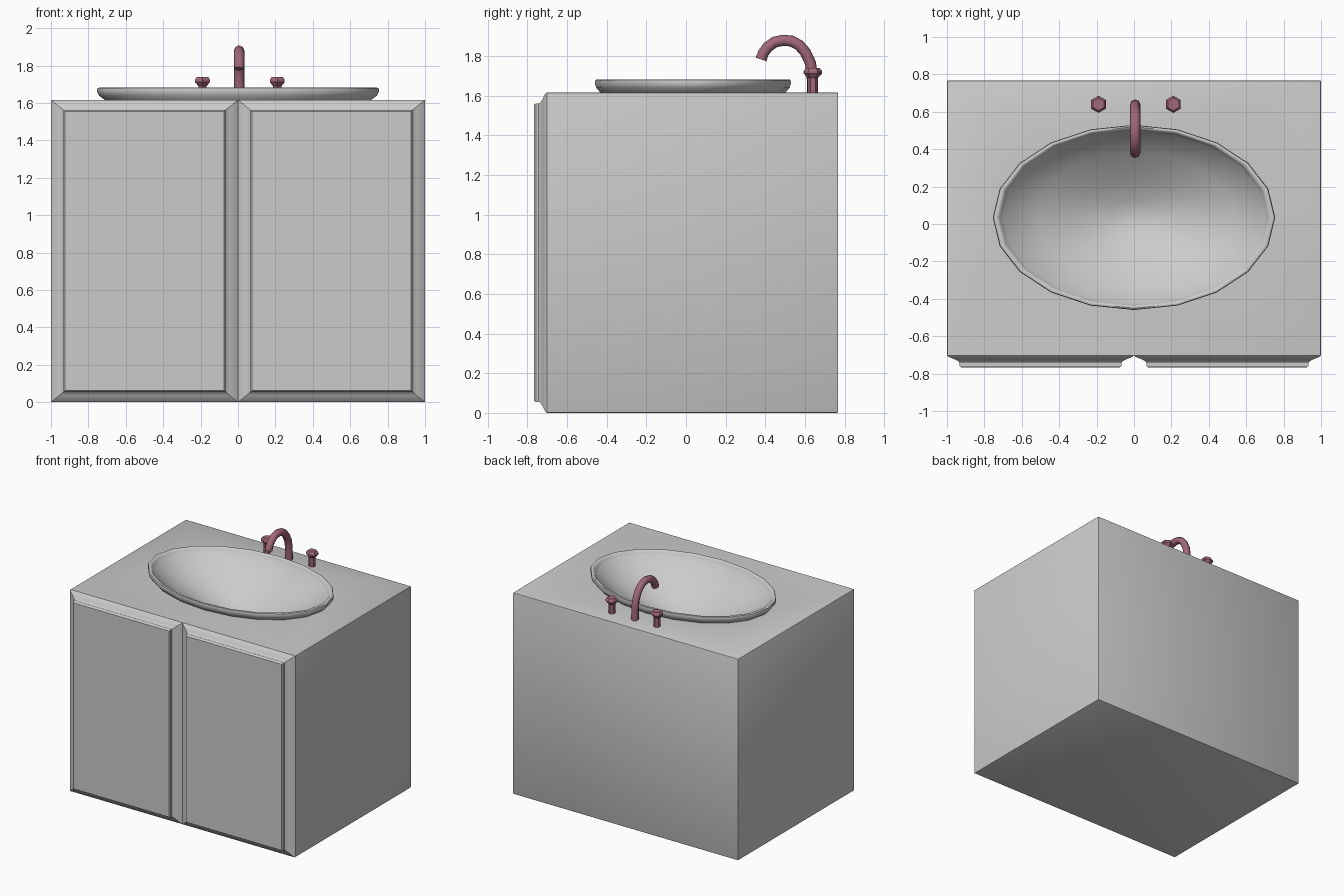
import bpy, bmesh
from math import sin, cos, tau

if "Cube" in bpy.data.objects:
    bpy.data.objects.remove(bpy.data.objects["Cube"])

metal = bpy.data.materials.new("tap_metal")
metal.diffuse_color = (0.36, 0.14, 0.19, 1)
metal.use_nodes = True
metal.node_tree.nodes["Principled BSDF"].inputs["Base Color"].default_value = metal.diffuse_color


def finish(name, bm, mat=None, angle=None):
    bmesh.ops.recalc_face_normals(bm, faces=bm.faces)
    me = bpy.data.meshes.new(name)
    bm.to_mesh(me)
    bm.free()
    ob = bpy.data.objects.new(name, me)
    bpy.context.collection.objects.link(ob)
    if mat:
        me.materials.append(mat)
    if angle:
        bpy.ops.object.select_all(action='DESELECT')
        ob.select_set(True)
        bpy.context.view_layer.objects.active = ob
        bpy.ops.object.shade_smooth_by_angle(angle=angle)
    return ob


def loft(bm, rings, cap_end=True):
    loops = [[bm.verts.new(p) for p in r] for r in rings]
    for a, b in zip(loops, loops[1:]):
        for i in range(len(a)):
            j = (i + 1) % len(a)
            bm.faces.new((a[i], a[j], b[j], b[i]))
    if cap_end:
        bm.faces.new(loops[-1])


def ellipse(cx, cy, rx, ry, z, n, phase=0.0):
    return [(cx + rx * cos(tau * i / n + phase), cy + ry * sin(tau * i / n + phase), z)
            for i in range(n)]


H = 1.617                     # countertop height
SY, RX, RY = 0.035, 0.755, 0.495   # basin centre and radii

# Cabinet body: bevelled box, open where the doors sit, oval hole for the basin
bm = bmesh.new()
bmesh.ops.create_cube(bm, size=1)
for v in bm.verts:
    v.co = (v.co.x * 2, v.co.y * 1.47 + 0.033, (v.co.z + 0.5) * H)
edges = [e for e in bm.edges if any(v.co.y > 0 for v in e.verts)]
bmesh.ops.bevel(bm, geom=edges, offset=0.008, segments=2, profile=0.5, affect='EDGES')
bm.normal_update()
front = [f for f in bm.faces if f.normal.y < -0.99]
bmesh.ops.delete(bm, geom=front, context='FACES_ONLY')
top = max(bm.faces, key=lambda f: f.normal.z * f.calc_area())
rim_edges = list(top.edges)
bmesh.ops.delete(bm, geom=[top], context='FACES_ONLY')
hole = [bm.verts.new(p) for p in ellipse(0, SY, RX * 0.945, RY * 0.945, H, 20)]
rim_edges += [bm.edges.new((hole[i], hole[i - 1])) for i in range(20)]
bmesh.ops.triangle_fill(bm, edges=rim_edges, use_beauty=True, normal=(0, 0, 1))
finish("cabinet_body", bm, angle=0.6)

# Doors: stepped raised panels, one per half
STEPS = [(0.0, -0.702), (0.012, -0.712), (0.045, -0.725), (0.062, -0.735),
         (0.068, -0.743), (0.068, -0.758), (0.076, -0.768)]
for name, side in (("left_door", -1), ("right_door", 1)):
    bm = bmesh.new()
    rings = []
    for d, y in STEPS:
        dz = d * 0.82
        rings.append([(side * d, y, dz), (side * (1 - d), y, dz),
                      (side * (1 - d), y, H - dz), (side * d, y, H - dz)])
    loft(bm, rings)
    finish(name, bm, angle=0.5)

# Basin: rolled oval rim and sloping bowl
bm = bmesh.new()
PROFILE = [(0.945, H), (0.985, 1.640), (1.0, 1.664), (0.995, 1.679), (0.98, 1.683),
           (0.962, 1.679), (0.95, 1.667), (0.93, 1.645), (0.7, 1.545), (0.4, 1.435),
           (0.18, 1.38), (0.06, 1.365)]
loft(bm, [ellipse(0, SY, RX * s, RY * s, z, 20) for s, z in PROFILE])
finish("basin", bm, angle=0.9)

# Tap handles: hexagonal stems with flared knobs
KNOB = [(0.026, H - 0.01), (0.026, 1.69), (0.046, 1.712), (0.046, 1.725), (0.034, 1.74)]
for name, x in (("left_handle", -0.19), ("right_handle", 0.21)):
    bm = bmesh.new()
    loft(bm, [ellipse(x, 0.64, r, r, z, 6, tau / 12) for r, z in KNOB])
    finish(name, bm, metal)

# Spout: bent tube
PATH = [(0.638, H - 0.01), (0.637, 1.70), (0.628, 1.765), (0.602, 1.82), (0.57, 1.856),
        (0.532, 1.876), (0.49, 1.88), (0.448, 1.871), (0.412, 1.846), (0.39, 1.815),
        (0.379, 1.783)]
cu = bpy.data.curves.new("spout", 'CURVE')
cu.dimensions = '3D'
cu.bevel_depth = 0.028
cu.bevel_resolution = 2
cu.use_fill_caps = True
sp = cu.splines.new('POLY')
sp.points.add(len(PATH) - 1)
for p, (y, z) in zip(sp.points, PATH):
    p.co = (0.006, y, z, 1)
cu.materials.append(metal)
bpy.context.collection.objects.link(bpy.data.objects.new("spout", cu))
